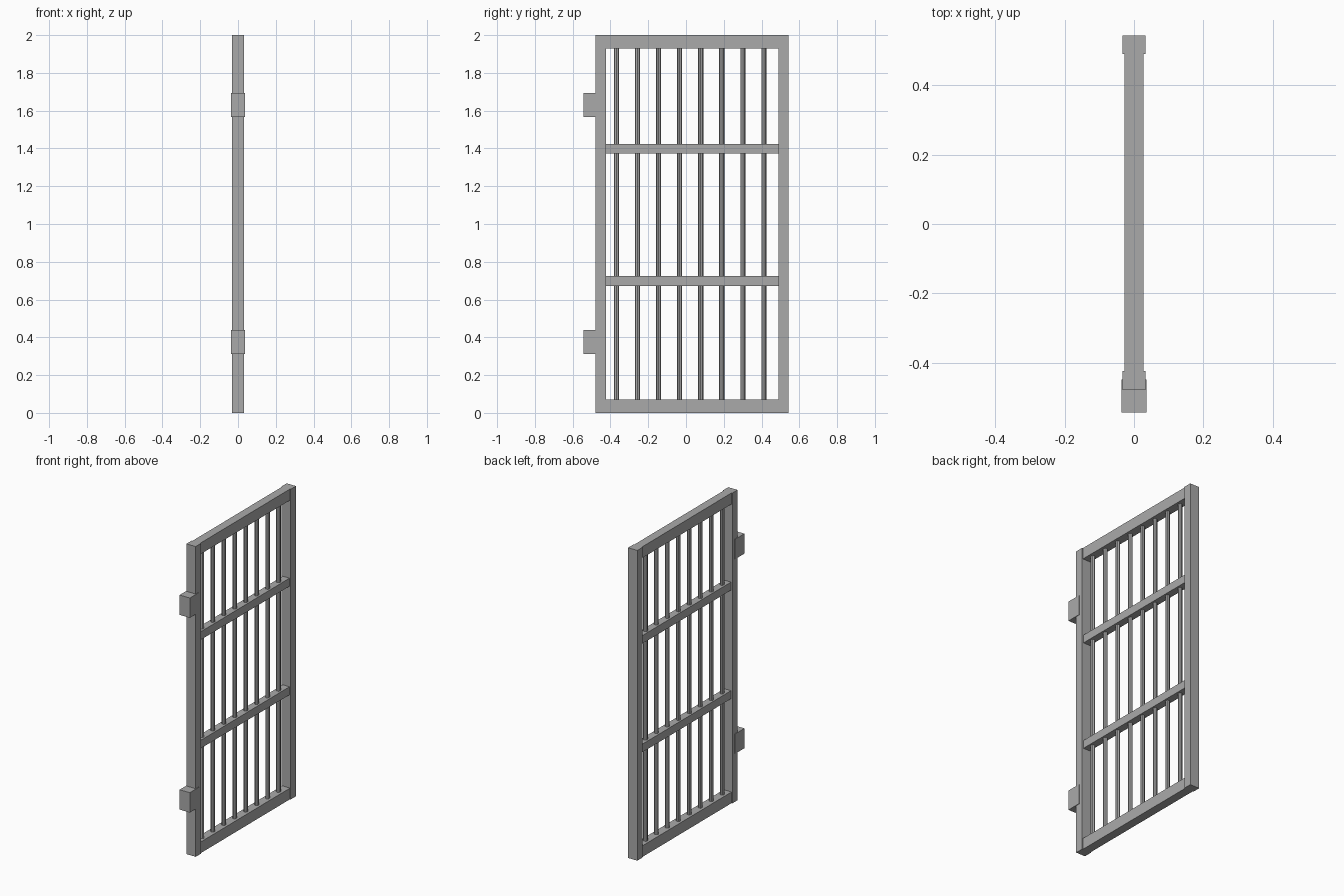
import bpy, math

if "Cube" in bpy.data.objects:
    bpy.data.objects.remove(bpy.data.objects["Cube"])

steel = bpy.data.materials.new("grey steel")
steel.diffuse_color = (0.4, 0.4, 0.4, 1)
steel.use_nodes = True
steel.node_tree.nodes["Principled BSDF"].inputs["Base Color"].default_value = steel.diffuse_color


def finish(name):
    ob = bpy.context.object
    ob.name = name
    ob.data.materials.append(steel)
    return ob


def box(name, half_x, y0, y1, z0, z1):
    bpy.ops.mesh.primitive_cube_add(size=1, location=(0, (y0 + y1) / 2, (z0 + z1) / 2))
    ob = finish(name)
    ob.scale = (2 * half_x, y1 - y0, z1 - z0)
    bpy.ops.object.transform_apply(location=False, rotation=False, scale=True)
    return ob


# Upright stiles
box("hinge_stile", 0.033, -0.478, -0.424, 0, 2)
box("latch_stile", 0.033, 0.490, 0.543, 0, 2)

# Top and bottom rails, then the two thinner cross rails
for name, hx, z0, z1 in (("bottom_rail", 0.028, 0, 0.072), ("top_rail", 0.028, 1.928, 2),
                         ("lower_cross_rail", 0.024, 0.672, 0.724),
                         ("upper_cross_rail", 0.024, 1.372, 1.424)):
    box(name, hx, -0.424, 0.490, z0, z1)

# Vertical bars
for i in range(8):
    bpy.ops.mesh.primitive_cylinder_add(vertices=8, radius=0.0135, depth=1.88,
                                        location=(0, -0.368 + i * 0.1115, 1.0))
    finish(f"bar_{i + 1}")

# Hinge blocks wrapping the outer edge of the stile
for name, z in (("lower_hinge", 0.375), ("upper_hinge", 1.63)):
    box(name, 0.0365, -0.543, -0.448, z - 0.064, z + 0.064)
